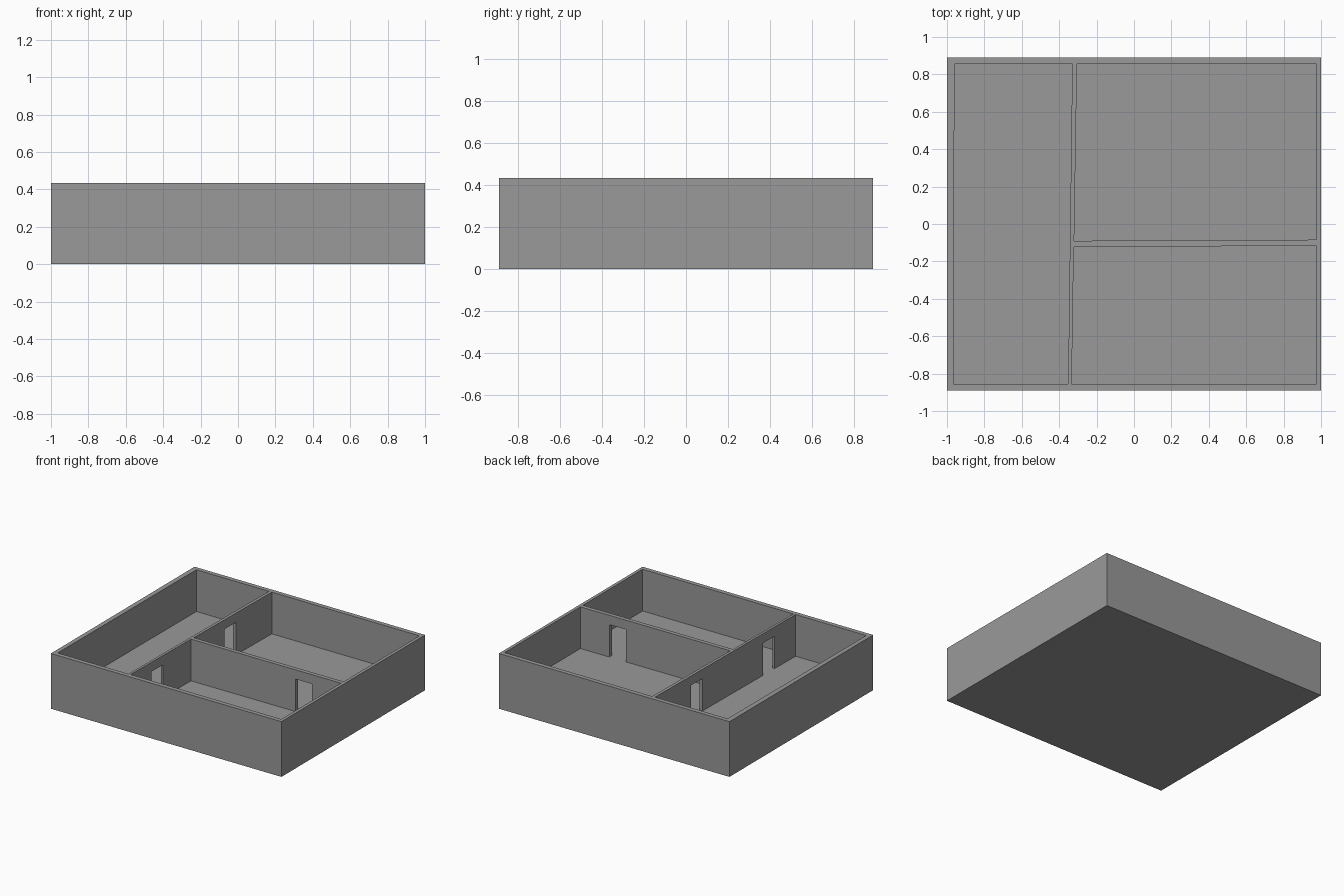
import bpy
import bmesh

cube = bpy.data.objects.get("Cube")
if cube:
    bpy.data.objects.remove(cube, do_unlink=True)

WALL_TOP = 0.433
FLOOR = 0.106
DOOR_TOP = 0.36

grey = bpy.data.materials.new("plaster_grey")
grey.use_nodes = True
colour = (0.32, 0.32, 0.32, 1)
grey.diffuse_color = colour
grey.node_tree.nodes["Principled BSDF"].inputs["Base Color"].default_value = colour


def prism(name, outline, bottom, top):
    """Extrude a plan outline between two heights."""
    bm = bmesh.new()
    base = bm.faces.new([bm.verts.new((x, y, bottom)) for x, y in outline])
    made = bmesh.ops.extrude_face_region(bm, geom=[base])["geom"]
    verts = [v for v in made if isinstance(v, bmesh.types.BMVert)]
    bmesh.ops.translate(bm, verts=verts, vec=(0, 0, top - bottom))
    bmesh.ops.recalc_face_normals(bm, faces=bm.faces)
    mesh = bpy.data.meshes.new(name)
    bm.to_mesh(mesh)
    bm.free()
    mesh.materials.append(grey)
    obj = bpy.data.objects.new(name, mesh)
    bpy.context.collection.objects.link(obj)
    return obj


def rectangle(x0, x1, y0, y1):
    return [(x0, y0), (x1, y0), (x1, y1), (x0, y1)]


def carve(target, outline, top):
    """Cut a space down to floor level out of the target."""
    cutter = prism("cutter", outline, FLOOR, top)
    cutter.hide_render = True
    mod = target.modifiers.new("carve", "BOOLEAN")
    mod.operation = "DIFFERENCE"
    mod.solver = "EXACT"
    mod.object = cutter
    bpy.context.view_layer.objects.active = target
    bpy.ops.object.modifier_apply(modifier=mod.name)
    bpy.data.objects.remove(cutter, do_unlink=True)


# Solid block that becomes the outer walls, partitions and floor
house = prism("house_walls_and_floor", rectangle(-1, 1, -0.89, 0.89), 0, WALL_TOP)

# Rooms, with slightly skewed partitions between them
rooms = [
    [(-0.965, -0.855), (-0.352, -0.855), (-0.33, 0.855), (-0.96, 0.855)],
    [(-0.32, -0.09), (0.975, -0.084), (0.975, 0.855), (-0.305, 0.855)],
    [(-0.333, -0.855), (0.975, -0.855), (0.975, -0.117), (-0.322, -0.122)],
]
for room in rooms:
    carve(house, room, WALL_TOP + 0.1)

# Doorways through the partitions
doors = [
    rectangle(-0.38, -0.28, 0.28, 0.42),
    rectangle(-0.38, -0.28, -0.6, -0.46),
    rectangle(0.58, 0.725, -0.15, -0.05),
]
for door in doors:
    carve(house, door, DOOR_TOP)
